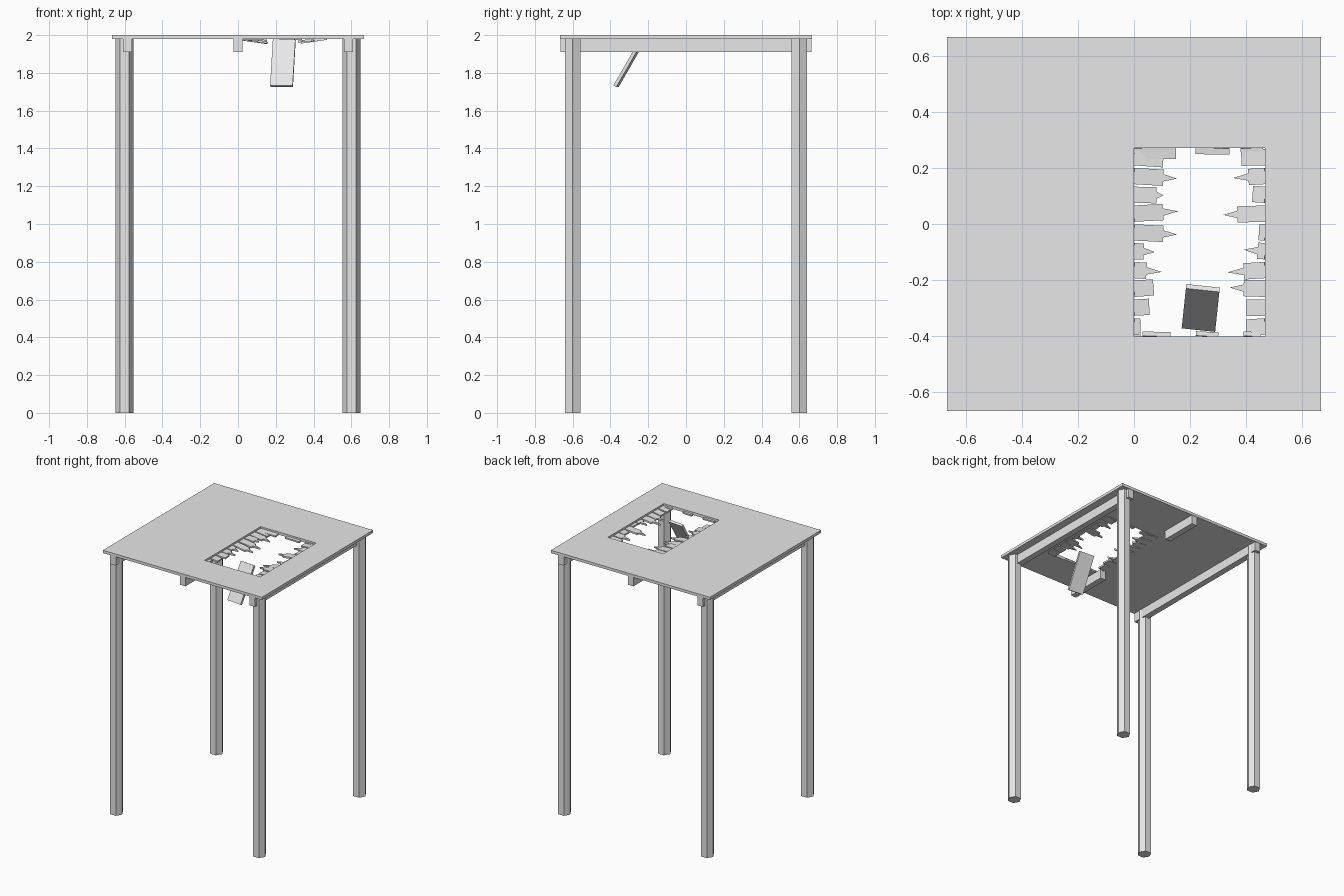
import bpy, bmesh, math, random
from mathutils import Matrix, Vector

random.seed(4)
cube = bpy.data.objects.get("Cube")
if cube:
    bpy.data.objects.remove(cube, do_unlink=True)

grey = bpy.data.materials.new("pale_grey")
grey.use_nodes = True
grey.diffuse_color = (0.8, 0.8, 0.8, 1)
grey.node_tree.nodes["Principled BSDF"].inputs["Base Color"].default_value = (0.8, 0.8, 0.8, 1)

TOP, THICK = 2.0, 0.021
UNDER = TOP - THICK
HALF = 0.667
X0, X1, Y0, Y1 = 0.0, 0.467, -0.4, 0.27   # hole edges


def finish(bm, name, matrix=None):
    bmesh.ops.recalc_face_normals(bm, faces=bm.faces)
    mesh = bpy.data.meshes.new(name)
    bm.to_mesh(mesh)
    bm.free()
    mesh.materials.append(grey)
    obj = bpy.data.objects.new(name, mesh)
    if matrix:
        obj.matrix_world = matrix
    bpy.context.collection.objects.link(obj)
    return obj


def prism(name, outline, height, matrix=None):
    """Extrude a flat outline downward from its local z = 0."""
    bm = bmesh.new()
    face = bm.faces.new([bm.verts.new((x, y, 0)) for x, y in outline])
    side = bmesh.ops.extrude_face_region(bm, geom=[face])
    moved = [v for v in side["geom"] if isinstance(v, bmesh.types.BMVert)]
    bmesh.ops.translate(bm, verts=moved, vec=(0, 0, -height))
    return finish(bm, name, matrix)


def beam(name, x, y_start, y_end):
    w = 0.0235
    outline = [(x - w, y_start), (x + w, y_start), (x + w, y_end), (x - w, y_end)]
    prism(name, outline, 0.069, Matrix.Translation((0, 0, UNDER)))


# Tabletop: ring of four faces around the hole, given thickness
bm = bmesh.new()
outer = [bm.verts.new((x, y, 0)) for x, y in
         ((-HALF, -HALF), (HALF, -HALF), (HALF, HALF), (-HALF, HALF))]
inner = [bm.verts.new((x, y, 0)) for x, y in ((X0, Y0), (X1, Y0), (X1, Y1), (X0, Y1))]
for i in range(4):
    j = (i + 1) % 4
    bm.faces.new((outer[i], outer[j], inner[j], inner[i]))
top = finish(bm, "tabletop", Matrix.Translation((0, 0, TOP)))
solid = top.modifiers.new("thickness", "SOLIDIFY")
solid.thickness = THICK
solid.offset = -1

# Hexagonal legs and side rails
hexagon = [(0.048 * math.cos(math.radians(a)), 0.048 * math.sin(math.radians(a)))
           for a in range(0, 360, 60)]
for sx, side in ((-1, "right"), (1, "left")):
    for sy, end in ((-1, "front"), (1, "back")):
        prism(f"{end}_{side}_leg", hexagon, UNDER,
              Matrix.Translation((sx * 0.6, sy * 0.6, UNDER)))
    beam(f"{side}_rail", sx * 0.584, -0.664, 0.664)

# Snapped centre rail
beam("centre_rail_front", 0, -0.664, -0.34)
beam("centre_rail_back", 0, 0.37, 0.664)


def splinter(name, base, turn, length, spike, width=0.058, droop=5):
    """Broken board stub pointing along local x, with an optional sharp tip."""
    h = width / 2
    outline = [(0, -h), (length, -h)]
    if spike:
        outline += [(length, -0.013), (length + spike, 0), (length, 0.013)]
    outline += [(length, h), (0, h)]
    skew = turn + random.uniform(-5, 5)
    place = (Matrix.Translation(Vector(base)) @ Matrix.Rotation(math.radians(skew), 4, "Z")
             @ Matrix.Rotation(math.radians(droop), 4, "Y"))
    prism(name, outline, 0.012, place)


# Board stubs on both long sides of the hole: (length, spike), back to front
right_stubs = ((.105, 0), (.105, .05), (.08, .025), (.105, .055), (.105, .05),
               (.035, .04), (.045, .055), (.07, 0), (.055, 0), (.02, 0))
left_stubs = ((.085, 0), (.06, .055), (.045, 0), (.10, .05), (.022, 0),
              (.027, .05), (.077, .06), (.077, .05), (.067, 0), (.067, 0))
for name, stubs, x, turn in (("right_stub", right_stubs, X0, 0),
                             ("left_stub", left_stubs, X1, 180)):
    for i, (length, spike) in enumerate(stubs):
        splinter(f"{name}_{i + 1}", (x, 0.238 - i * 0.067, UNDER + 0.008),
                 turn, length, spike, droop=random.uniform(2, 9))

# Shallow remnants on the short sides
for i, (x, width, depth) in enumerate(((.075, .15, .038), (.28, .12, .022), (.42, .08, .012))):
    splinter(f"back_remnant_{i + 1}", (x, Y1, UNDER + 0.008), -90, depth, 0, width)
for i, (x, width) in enumerate(((.08, .10), (.26, .08), (.42, .06))):
    splinter(f"front_remnant_{i + 1}", (x, Y0, UNDER + 0.008), 90, 0.016, 0, width)

# Loose board hanging through the hole
board = [(-0.06, -0.143), (0.06, -0.143), (0.06, 0.143), (-0.06, 0.143)]
prism("fallen_board", board, 0.018,
      Matrix.Translation((0.237, -0.307, 1.858)) @ Matrix.Rotation(math.radians(-6), 4, "Z")
      @ Matrix.Rotation(math.radians(60), 4, "X"))
